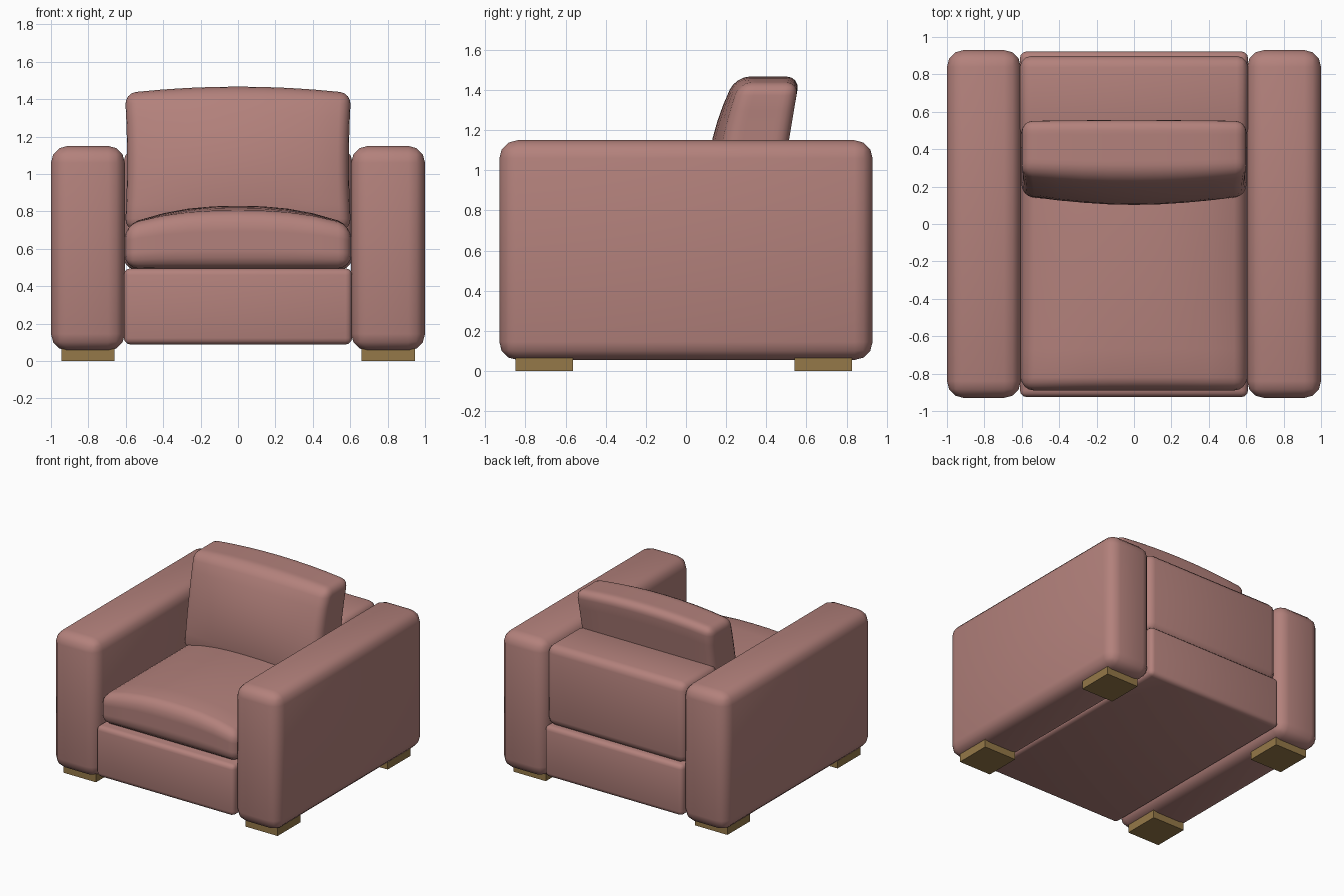
import bpy, bmesh, math
from mathutils import Matrix, Vector

if "Cube" in bpy.data.objects:
    bpy.data.objects.remove(bpy.data.objects["Cube"])


def material(name, rgb):
    m = bpy.data.materials.new(name)
    m.diffuse_color = (*rgb, 1)
    m.use_nodes = True
    m.node_tree.nodes["Principled BSDF"].inputs["Base Color"].default_value = m.diffuse_color
    return m


fabric = material("dusty rose fabric", (0.45, 0.22, 0.20))
wood = material("golden wood", (0.30, 0.19, 0.065))


def block(name, lo, hi, mat, bevel=0, segments=3, cuts=0, shape=None):
    """Box between two corners, optionally bevelled, sliced and reshaped."""
    lo, hi = Vector(lo), Vector(hi)
    mid, size = (lo + hi) / 2, hi - lo
    bm = bmesh.new()
    bmesh.ops.create_cube(bm, size=1, matrix=Matrix.Translation(mid) @ Matrix.Diagonal((*size, 1)))
    if bevel:
        bmesh.ops.bevel(bm, geom=bm.edges[:], offset=bevel, segments=segments,
                        profile=0.5, affect='EDGES')
    for axis in range(3):
        for i in range(1, cuts):
            normal, co = Vector((0, 0, 0)), mid.copy()
            normal[axis] = 1
            co[axis] = lo[axis] + bevel + (size[axis] - 2 * bevel) * i / cuts
            bmesh.ops.bisect_plane(bm, geom=bm.verts[:] + bm.edges[:] + bm.faces[:],
                                   plane_co=co, plane_no=normal)
    if shape:
        for v in bm.verts:
            n = Vector([(v.co[k] - mid[k]) / (size[k] / 2) for k in range(3)])
            v.co = shape(v.co.copy(), n)
    bmesh.ops.recalc_face_normals(bm, faces=bm.faces[:])
    me = bpy.data.meshes.new(name)
    bm.to_mesh(me)
    bm.free()
    me.materials.append(mat)
    ob = bpy.data.objects.new(name, me)
    bpy.context.collection.objects.link(ob)
    if bevel:
        bpy.ops.object.select_all(action='DESELECT')
        ob.select_set(True)
        bpy.context.view_layer.objects.active = ob
        bpy.ops.object.shade_smooth_by_angle(angle=math.radians(40))
    return ob


def crown(t, power):
    return 1 - min(1, abs(t)) ** power


# Seat cushion: flat underneath, domed on top
def seat_shape(co, n):
    lift = max(0, (n.z + 1) / 2)
    co.z += lift * (0.075 * crown(n.x, 2.5) + 0.03 * crown(n.x, 2) * crown(n.y, 2))
    return co


# Back cushion: swollen front, arched top, slim waist, leaning back
def pillow_shape(co, n):
    up, front = (n.z + 1) / 2, (1 - n.y) / 2
    co.y -= front * (0.065 * crown(n.x, 2) * (0.4 + 0.6 * crown(n.z, 2)) + 0.03 * crown(n.z, 2))
    co.z += 0.035 * up * crown(n.x, 2)
    co.x *= 1 - 0.02 * crown(n.z, 2)
    co.y += math.tan(math.radians(9.5)) * (co.z - 1.43)
    return co


# Arms and feet, one set per side
for side, s in (("left", -1), ("right", 1)):
    a, b = sorted((s * 0.605, s * 1.0))
    block(side + "_arm", (a, -0.93, 0.055), (b, 0.93, 1.15), fabric, 0.09)
    a, b = sorted((s * 0.66, s * 0.945))
    for place, y in (("front", -0.85), ("back", 0.54)):
        block(f"{side}_{place}_foot", (a, y, 0), (b, y + 0.287, 0.07), wood)

# Body
block("base", (-0.61, -0.925, 0.088), (0.61, 0.922, 0.495), fabric, 0.035)
block("backrest", (-0.61, 0.45, 0.49), (0.61, 0.898, 1.13), fabric, 0.06)
block("seat_cushion", (-0.605, -0.89, 0.495), (0.605, 0.47, 0.725), fabric, 0.07, 4, 8, seat_shape)
block("back_cushion", (-0.605, 0.27, 0.70), (0.605, 0.56, 1.432), fabric, 0.06, 4, 8, pillow_shape)
